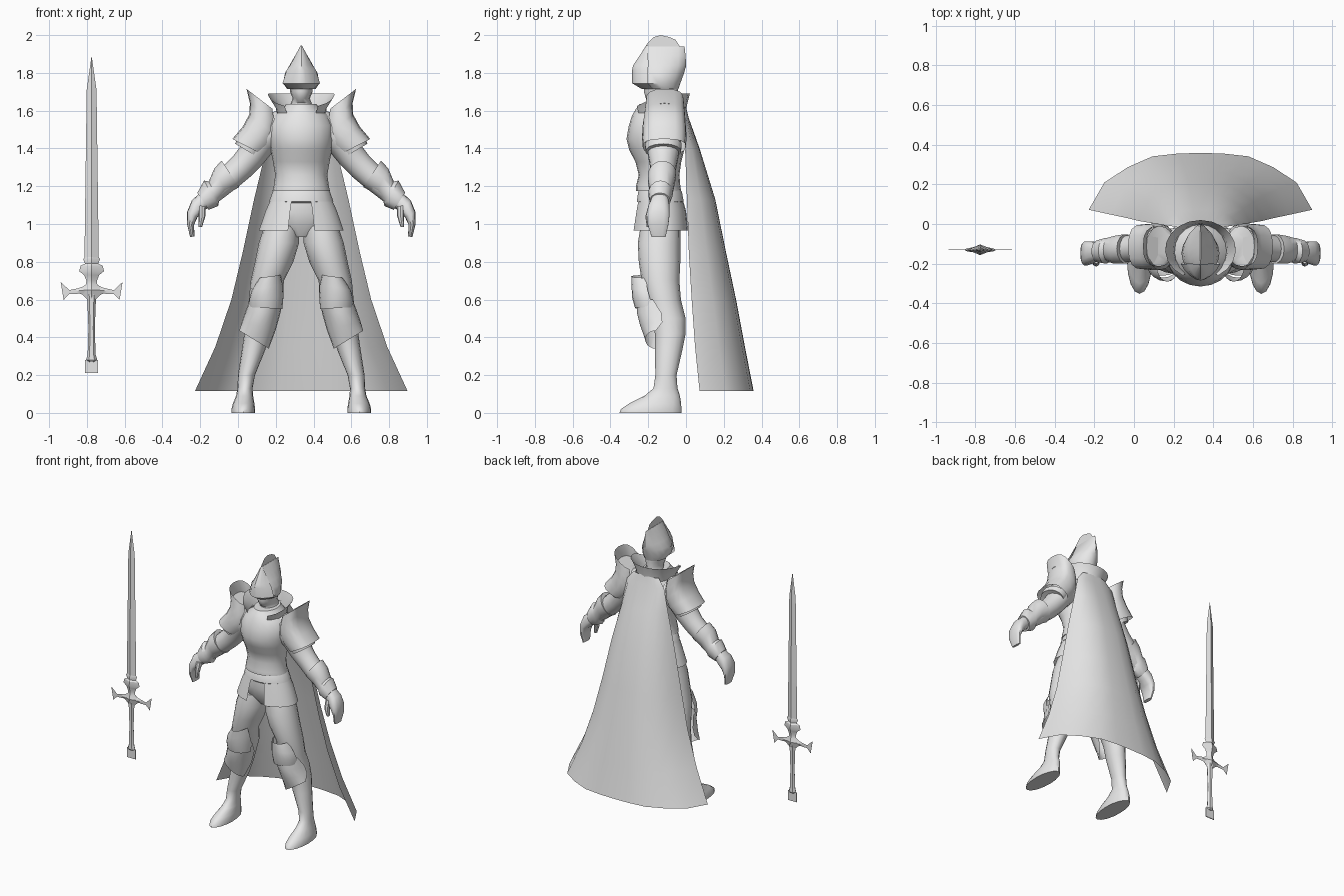
import bpy, bmesh, math
from mathutils import Vector

CX = 0.335                      # centre line of the figure
steel = bpy.data.materials.new("light_grey")
steel.diffuse_color = (0.8, 0.8, 0.8, 1)


def finish(name, bm, loc, mirror=False, angle=40):
    bmesh.ops.recalc_face_normals(bm, faces=bm.faces)
    me = bpy.data.meshes.new(name)
    bm.to_mesh(me)
    bm.free()
    me.materials.append(steel)
    me.shade_smooth()
    me.set_sharp_from_angle(angle=math.radians(angle))
    ob = bpy.data.objects.new(name, me)
    ob.location = loc
    bpy.context.collection.objects.link(ob)
    if mirror:
        m = ob.modifiers.new("mirror", 'MIRROR')
        m.use_mirror_merge = False
    return ob


def grid(bm, rows, closed):
    vs = [[bm.verts.new(p) for p in r] for r in rows]
    n = len(rows[0])
    for a, b in zip(vs, vs[1:]):
        for i in range(n if closed else n - 1):
            j = (i + 1) % n
            bm.faces.new((a[i], a[j], b[j], b[i]))
    return vs


def loft(name, rings, n=14, arc=None, p=1.0, loc=(CX, 0, 0), **kw):
    """Rings are (outer x, outer z, inner x, inner z, centre y, half depth)."""
    a0, a1 = arc or (0, 360)
    steps = n if arc is None else n + 1
    rows = []
    for ax, az, bx, bz, y, ry in rings:
        c = Vector(((ax + bx) / 2, y, (az + bz) / 2))
        u = Vector(((ax - bx) / 2, 0, (az - bz) / 2))
        row = []
        for i in range(steps):
            t = math.radians(a0 + (a1 - a0) * i / n)
            co, si = [math.copysign(abs(f) ** p, f) for f in (math.cos(t), math.sin(t))]
            row.append(c + u * co + Vector((0, ry * si, 0)))
        rows.append(row)
    bm = bmesh.new()
    vs = grid(bm, rows, arc is None)
    if arc is None:
        bm.faces.new(vs[0])
        bm.faces.new(vs[-1])
    return finish(name, bm, loc, **kw)


def sheet(name, rows, loc=(CX, 0, 0), **kw):
    bm = bmesh.new()
    grid(bm, rows, False)
    return finish(name, bm, loc, **kw)


def lv(z, xa, xb, yf, yb):      # level ring from its four extents
    return (xa, z, xb, z, (yf + yb) / 2, (yb - yf) / 2)


def mid(z, r, yf, yb):          # level ring on the centre line
    return lv(z, -r, r, yf, yb)


# helmet, pointed visor, flat crest and head
loft("helmet", [mid(1.715, .076, -.215, -.04), mid(1.745, .096, -.265, -.03),
                mid(1.8, .086, -.27, -.01), mid(1.84, .062, -.262, 0),
                mid(1.89, .034, -.24, -.002), mid(1.94, .002, -.21, -.008)], n=16, p=1.1)
loft("visor", [mid(1.715, .07, -.235, -.06), mid(1.745, .107, -.285, -.06),
               mid(1.815, .084, -.285, -.06), mid(1.84, .064, -.28, -.06),
               mid(1.945, .004, -.21, -.19)], n=8, arc=(-160, -20), p=1.25)
crest = [(-.285, 1.82), (-.24, 1.9), (-.205, 1.955), (-.17, 1.99), (-.135, 2.0),
         (-.09, 1.99), (-.055, 1.975), (-.02, 1.92), (-.005, 1.87), (0, 1.83)]
sheet("crest", [[(0, y, z) for y, z in crest],
                [(0, -.14 + (y + .14) * .7, 1.8 + (z - 1.8) * .2) for y, z in crest]])
loft("head", [mid(1.58, .075, -.2, -.03), mid(1.64, .055, -.185, -.04),
              mid(1.665, .045, -.215, -.04), mid(1.70, .06, -.225, -.04),
              mid(1.76, .06, -.22, -.04)])

# torso
loft("breastplate", [mid(1.175, .152, -.265, -.025), mid(1.2, .146, -.265, -.03),
                     mid(1.26, .138, -.25, -.035),
                     mid(1.33, .15, -.268, -.025), mid(1.39, .162, -.3, -.01),
                     mid(1.45, .172, -.315, 0), mid(1.52, .175, -.303, .005),
                     mid(1.575, .145, -.285, 0), mid(1.61, .1, -.265, -.015),
                     mid(1.635, .08, -.245, -.03)], n=20)
loft("pelvis", [mid(1.21, .13, -.235, -.045), mid(1.15, .145, -.25, -.03),
                mid(1.06, .17, -.25, -.025), mid(.99, .165, -.235, -.03),
                mid(.93, .05, -.2, -.06)], n=18)
loft("belt", [mid(1.185, .14, -.245, -.03), mid(1.17, .152, -.255, -.02),
              mid(1.12, .17, -.262, -.01), mid(1.11, .155, -.25, -.02)], n=18)
loft("hip_plate", [mid(1.14, .158, -.255, -.02), mid(1.07, .19, -.268, 0),
                   mid(.965, .226, -.285, .012)],
     n=10, arc=(-72, 90), mirror=True)

# standing collar, open and lower at the front
rows = []
for z, rx, ry in ((1.56, .125, .125), (1.63, .137, .135), (1.69, .178, .15)):
    row = []
    for i in range(17):
        t = math.radians(-60 + 300 * i / 16)
        low = max(0, -math.sin(t)) * .075
        row.append((rx * math.cos(t), -.13 + ry * math.sin(t), z - low))
    rows.append(row)
sheet("collar", rows)

# arms
loft("arm", [(-.13, 1.6, -.11, 1.42, -.12, .10), (-.25, 1.55, -.16, 1.37, -.12, .098),
             (-.315, 1.42, -.21, 1.31, -.12, .082), (-.36, 1.36, -.27, 1.25, -.12, .07),
             (-.41, 1.31, -.33, 1.2, -.125, .068), (-.485, 1.22, -.435, 1.12, -.13, .056),
             (-.545, 1.15, -.5, 1.08, -.14, .042)], mirror=True)
loft("pauldron", [(-.29, 1.715, -.14, 1.6, -.112, .1), (-.272, 1.64, -.13, 1.53, -.113, .108),
                  (-.275, 1.58, -.135, 1.47, -.115, .115), (-.31, 1.515, -.165, 1.41, -.115, .118),
                  (-.365, 1.45, -.21, 1.37, -.115, .114)],
     n=12, arc=(-140, 140), p=.75, mirror=True)
loft("shoulder_cap", [(-.275, 1.64, -.13, 1.53, -.113, .106), (-.23, 1.6, -.12, 1.56, -.113, .07)],
     n=12, mirror=True)
loft("arm_band", [(-.335, 1.46, -.19, 1.38, -.12, .1), (-.35, 1.425, -.215, 1.345, -.12, .095),
                  (-.31, 1.41, -.23, 1.36, -.12, .08)], mirror=True)
loft("vambrace", [(-.4, 1.30, -.345, 1.215, -.125, .06), (-.422, 1.335, -.328, 1.195, -.125, .075),
                  (-.46, 1.295, -.395, 1.16, -.13, .072), (-.49, 1.225, -.435, 1.12, -.13, .062),
                  (-.515, 1.23, -.44, 1.095, -.135, .065), (-.55, 1.165, -.49, 1.075, -.138, .055)],
     mirror=True)
loft("hand", [(-.53, 1.17, -.485, 1.1, -.138, .042), (-.58, 1.125, -.52, 1.06, -.143, .056),
              (-.604, 1.065, -.55, 1.035, -.148, .062), (-.605, 1.0, -.568, .995, -.148, .056),
              (-.588, .93, -.565, .935, -.145, .038)], p=.8, mirror=True)
loft("thumb", [(-.545, 1.10, -.505, 1.09, -.175, .025), (-.543, 1.04, -.508, 1.04, -.195, .02),
               (-.545, .985, -.525, .985, -.195, .013)], n=8, mirror=True)

# legs and feet
loft("leg", [lv(.99, -.195, -.01, -.24, -.03), lv(.9, -.225, -.012, -.255, -.03),
             lv(.8, -.245, -.042, -.25, -.03), lv(.7, -.268, -.092, -.235, -.035),
             lv(.6, -.277, -.097, -.21, -.027), lv(.5, -.29, -.14, -.18, -.002),
             lv(.42, -.302, -.165, -.165, -.002), lv(.33, -.315, -.192, -.165, -.02),
             lv(.2, -.335, -.245, -.162, -.05), lv(.13, -.338, -.258, -.172, -.045),
             lv(.09, -.345, -.255, -.22, -.032), lv(.05, -.362, -.248, -.3, -.026),
             lv(.02, -.37, -.244, -.345, -.024), lv(0, -.37, -.244, -.352, -.024)],
     n=16, mirror=True, angle=50)
loft("knee_cap", [(-.22, .715, -.11, .73, -.21, .08), (-.262, .65, -.098, .68, -.2, .088),
                  (-.275, .6, -.094, .62, -.185, .1), (-.275, .56, -.1, .55, -.18, .09)],
     n=10, arc=(-178, -2), mirror=True)
loft("shin_guard", [(-.272, .6, -.096, .61, -.175, .085), (-.298, .53, -.11, .53, -.13, .13),
                    (-.315, .48, -.135, .44, -.125, .117), (-.328, .435, -.172, .34, -.16, .055)],
     n=10, arc=(-180, 0), mirror=True)

# cape: rows of height, half width, centre y, edge y
rows = []
fall = ((-1, 0), (-.86, .48), (-.65, .75), (-.43, .94), (-.2, .99), (0, 1),
        (.2, .99), (.43, .94), (.65, .75), (.86, .48), (1, 0))
for z, w, yc, ye in ((1.62, .10, .0, -.02), (1.56, .15, .015, -.01), (1.4, .185, .072, -.005),
                     (1.13, .25, .155, .005), (.85, .31, .212, .015), (.6, .37, .265, .03),
                     (.35, .455, .312, .048), (.115, .563, .358, .072)):
    rows.append([(w * t, ye + (yc - ye) * f, z) for t, f in fall])
sheet("cape", rows)

# sword
S = (-.775, -.13, 0)


def sword(name, prof, n=4):
    loft(name, [mid(z, r, -d, d) for z, r, d in prof], n=n, loc=S, angle=30)


sword("blade", [(1.885, .001, .001), (1.71, .026, .012), (.81, .038, .018)])
sword("blade_collar", [(.83, .03, .016), (.815, .045, .022), (.79, .035, .02), (.78, .058, .025),
                       (.75, .066, .027), (.73, .04, .022), (.7, .028, .018), (.68, .03, .02),
                       (.65, .074, .025), (.6, .022, .016)])
sword("grip", [(.63, .026, .02), (.58, .022, .018), (.45, .017, .014), (.31, .021, .018),
               (.28, .03, .02), (.27, .015, .012)], n=6)
loft("guard_arm", [(0, .685, 0, .61, 0, .018), (-.065, .662, -.065, .632, 0, .008),
                   (-.08, .658, -.08, .63, 0, .0005), (-.118, .65, -.118, .63, 0, .0005),
                   (-.164, .693, -.148, .598, 0, .0005)],
     n=4, loc=S, mirror=True, angle=30)
bm = bmesh.new()
bmesh.ops.create_cube(bm, size=1)
for v in bm.verts:
    v.co = (v.co.x * .07, v.co.y * .006, .245 + v.co.z * .07)
finish("pommel", bm, S)
